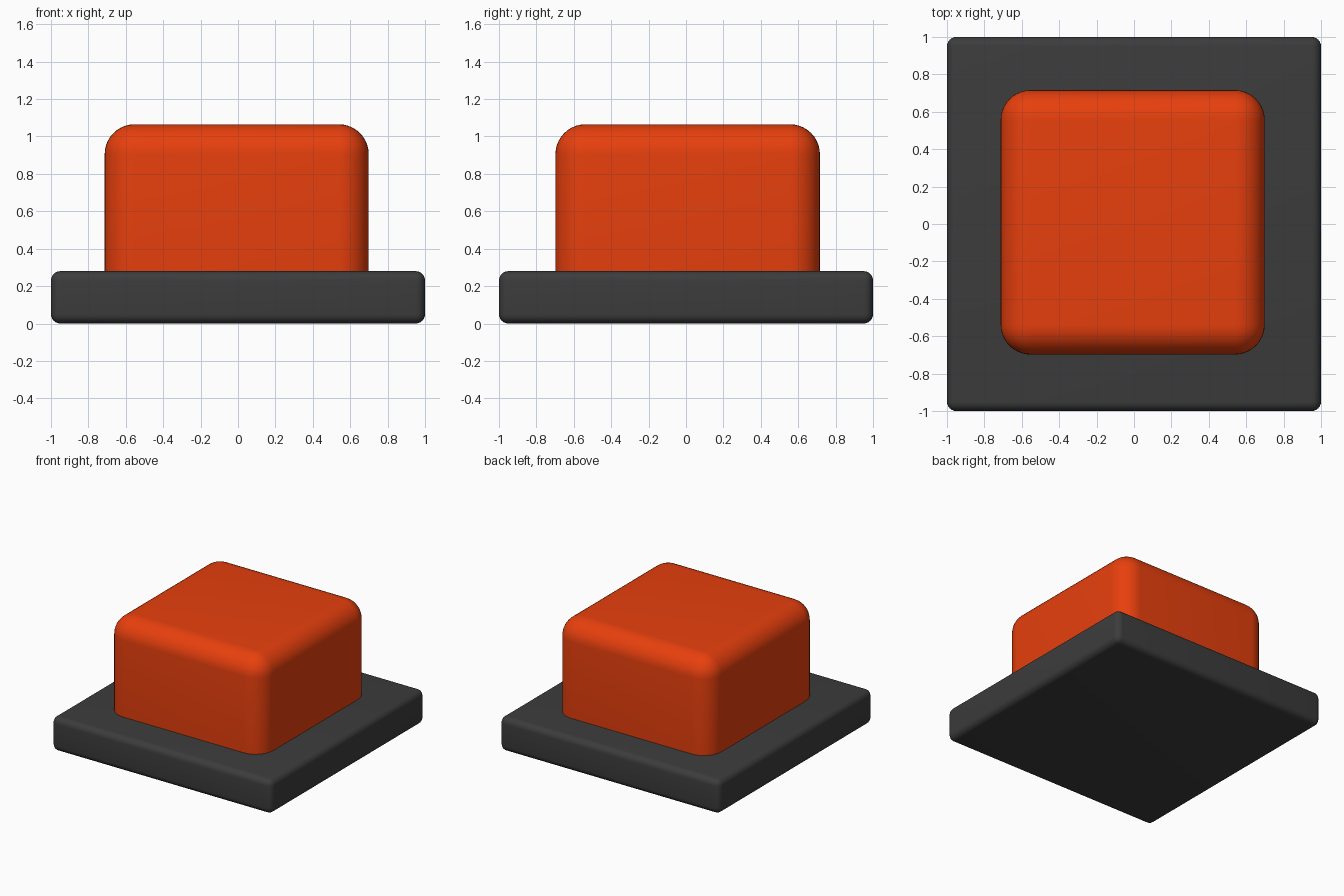
import bpy
from math import radians

if "Cube" in bpy.data.objects:
    bpy.data.objects.remove(bpy.data.objects["Cube"])


def rounded_box(name, lo, hi, radius, segments, color):
    size = [b - a for a, b in zip(lo, hi)]
    center = [(a + b) / 2 for a, b in zip(lo, hi)]
    bpy.ops.mesh.primitive_cube_add(size=1, location=center)
    obj = bpy.context.object
    obj.name = name
    obj.scale = size
    bpy.ops.object.transform_apply(location=False, rotation=False, scale=True)
    bevel = obj.modifiers.new("Bevel", 'BEVEL')
    bevel.width = radius
    bevel.segments = segments
    bpy.ops.object.modifier_apply(modifier=bevel.name)
    bpy.ops.object.shade_smooth_by_angle(angle=radians(40))
    mat = bpy.data.materials.new(name + "_material")
    mat.diffuse_color = (*color, 1)
    mat.use_nodes = True
    mat.node_tree.nodes["Principled BSDF"].inputs["Base Color"].default_value = mat.diffuse_color
    obj.data.materials.append(mat)
    return obj


# Dark square base plate
rounded_box("base_plate", (-1, -1, 0), (1, 1, 0.28), 0.05, 6, (0.045, 0.045, 0.045))

# Orange push button, sunk into the plate
rounded_box("button", (-0.713, -0.698, 0.08), (0.699, 0.716, 1.065), 0.16, 10, (0.8, 0.05, 0.004))
